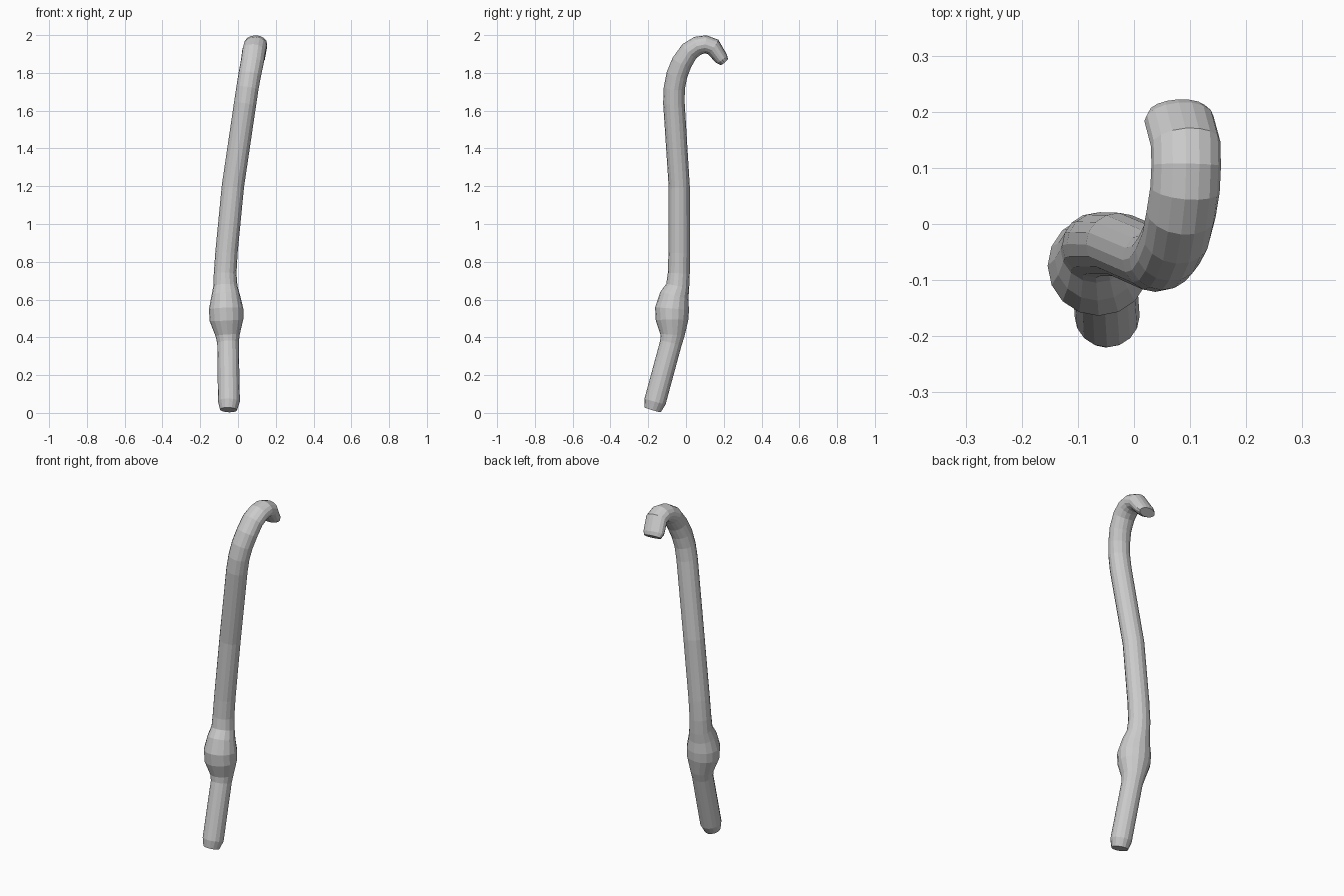
import bpy, bmesh, math
from mathutils import Vector

SIDES = 16
# Stations along the stick: x, y, z, half-width across x, half-depth
STATIONS = [
    (-0.050, -0.177, 0.016, 0.045, 0.045),   # chamfered foot
    (-0.048, -0.164, 0.060, 0.058, 0.058),
    (-0.053, -0.080, 0.370, 0.057, 0.058),
    (-0.055, -0.072, 0.410, 0.064, 0.064),   # knob
    (-0.061, -0.074, 0.490, 0.089, 0.086),
    (-0.063, -0.074, 0.550, 0.091, 0.090),
    (-0.065, -0.062, 0.620, 0.076, 0.077),
    (-0.067, -0.044, 0.670, 0.064, 0.062),   # shaft
    (-0.068, -0.038, 0.740, 0.060, 0.058),
    (-0.061, -0.036, 0.850, 0.059, 0.057),
    (-0.027, -0.036, 1.200, 0.059, 0.056),
    (0.038, -0.064, 1.640, 0.059, 0.057),
    (0.050, -0.062, 1.720, 0.059, 0.056),
    (0.062, -0.048, 1.790, 0.060, 0.056),    # hook
    (0.075, -0.022, 1.855, 0.061, 0.055),
    (0.084, 0.018, 1.915, 0.062, 0.052),
    (0.091, 0.062, 1.944, 0.062, 0.050),
    (0.093, 0.104, 1.951, 0.062, 0.048),
    (0.092, 0.143, 1.938, 0.062, 0.047),
    (0.080, 0.188, 1.875, 0.062, 0.036),     # flattened tip
    (0.078, 0.202, 1.858, 0.052, 0.026),
]


def sweep(name, stations):
    """Skin elliptical rings along a path and cap both ends."""
    bm = bmesh.new()
    pts = [Vector(s[:3]) for s in stations]
    rings = []
    for i, (x, y, z, rx, ry) in enumerate(stations):
        a, b = pts[max(i - 1, 0)], pts[min(i + 1, len(pts) - 1)]
        t = (pts[i] - a).normalized() + (b - pts[i]).normalized()
        t.normalize()
        u = Vector((1, 0, 0))
        u = (u - t * u.dot(t)).normalized()
        v = t.cross(u)
        rings.append([bm.verts.new(pts[i] + u * rx * math.cos(k * math.tau / SIDES)
                                   + v * ry * math.sin(k * math.tau / SIDES))
                      for k in range(SIDES)])
    for r0, r1 in zip(rings, rings[1:]):
        for k in range(SIDES):
            n = (k + 1) % SIDES
            bm.faces.new((r0[k], r0[n], r1[n], r1[k]))
    bm.faces.new(rings[0][::-1])
    bm.faces.new(rings[-1])
    bmesh.ops.recalc_face_normals(bm, faces=bm.faces)
    mesh = bpy.data.meshes.new(name)
    bm.to_mesh(mesh)
    bm.free()
    obj = bpy.data.objects.new(name, mesh)
    bpy.context.collection.objects.link(obj)
    return obj


sweep("hooked_stick", STATIONS)
